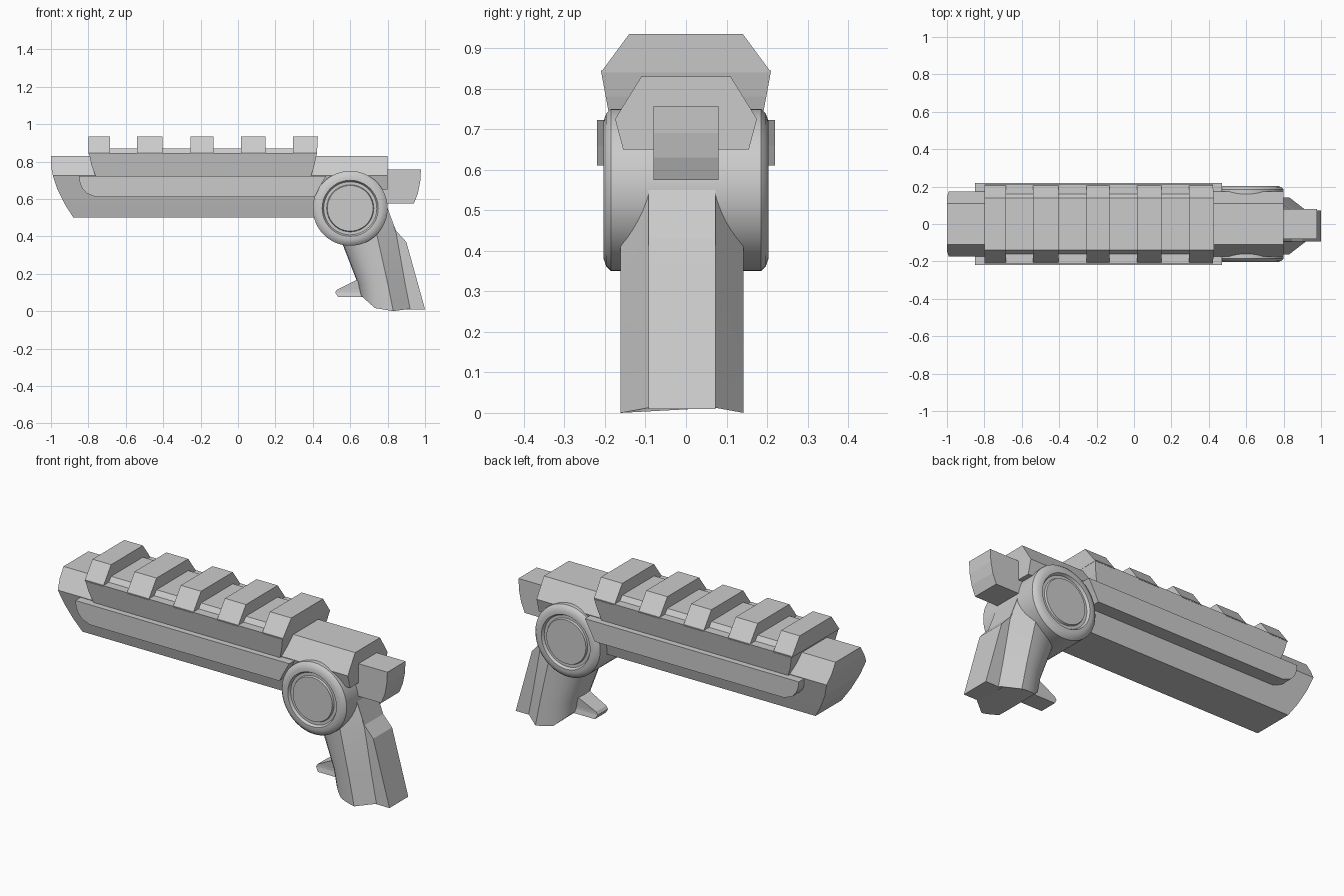
import bpy
from math import sin, cos, pi

if "Cube" in bpy.data.objects:
    bpy.data.objects.remove(bpy.data.objects["Cube"])


def make(name, verts, faces, smooth=None):
    mesh = bpy.data.meshes.new(name)
    mesh.from_pydata(verts, [], faces)
    mesh.update()
    ob = bpy.data.objects.new(name, mesh)
    bpy.context.collection.objects.link(ob)
    bpy.ops.object.select_all(action='DESELECT')
    ob.select_set(True)
    bpy.context.view_layer.objects.active = ob
    bpy.ops.object.mode_set(mode='EDIT')
    bpy.ops.mesh.select_all(action='SELECT')
    bpy.ops.mesh.normals_make_consistent(inside=False)
    bpy.ops.object.mode_set(mode='OBJECT')
    if smooth:
        bpy.ops.object.shade_smooth_by_angle(angle=smooth)
    return ob


def loft(name, rings, smooth=None):
    """Skin equal-length rings and cap both ends."""
    n = len(rings[0])
    verts = [p for r in rings for p in r]
    faces = [(k * n + i, k * n + (i + 1) % n, (k + 1) * n + (i + 1) % n, (k + 1) * n + i)
             for k in range(len(rings) - 1) for i in range(n)]
    last = (len(rings) - 1) * n
    faces += [tuple(range(n))[::-1], tuple(range(last, last + n))]
    return make(name, verts, faces, smooth)


def layered(name, levels, cy=0.0):
    """Stack of rectangles: (z, x0, x1, half width in y)."""
    return loft(name, [[(a, cy - w, z), (b, cy - w, z), (b, cy + w, z), (a, cy + w, z)]
                       for z, a, b, w in levels])


# Main body with rounded nose and faceted section
layered("main_body", [
    (.50, -.88, .55, .115), (.57, -.925, .55, .134), (.65, -.965, .55, .155),
    (.65, -.965, .80, .155), (.725, -.99, .80, .175), (.775, -1, .80, .144),
    (.83, -1, .80, .11)])

# Top rail: base, slot floor and five teeth
layered("rail_base", [
    (.71, -.757, .387, .185), (.78, -.783, .408, .198), (.845, -.797, .422, .21)])
layered("rail_slot_floor", [(.84, -.79, .42, .165), (.87, -.79, .42, .14)])
for i, (a, b) in enumerate([(-.80, -.685), (-.54, -.405), (-.255, -.13),
                            (.017, .147), (.295, .427)]):
    layered(f"rail_tooth_{i + 1}", [(.84, a, b - (.005 if i == 4 else 0), .21),
                                    (.935, a, b, .14)])

# Side flanges
layered("side_flange", [
    (.61, -.76, .41, .22), (.63, -.81, .42, .22), (.66, -.835, .435, .22),
    (.69, -.846, .452, .22), (.722, -.85, .47, .22)])

# Small block behind the body
layered("rear_block", [
    (.575, .70, .94, .08), (.63, .70, .962, .08), (.69, .70, .974, .08),
    (.757, .70, .978, .08)])

# Pivot drum, turned about the y axis, with ring groove on both ends
half = [(.122, .2), (.126, .19), (.142, .19), (.15, .204), (.168, .204),
        (.188, .197), (.2, .185)]
profile = half + [(r, -y) for r, y in reversed(half)]
N = 48
loft("pivot_drum", [[(.6 + r * cos(2 * pi * i / N), y, .55 + r * sin(2 * pi * i / N))
                     for i in range(N)] for r, y in profile], smooth=.5)

# Grip: chamfered rear, rounded front, bottom cut up toward the front
CY = -.01


def grip_ring(z, rear, edge, front, bottom=False):
    side = [(rear, .083)]
    for k in range(9):
        t = k / 8 * pi / 2
        side.append((edge - (edge - front) * sin(t), .15 * max(cos(t), 0) ** .75 + .002))
    pts = side + [(x, -y) for x, y in reversed(side)]
    ring = []
    for x, y in pts:
        zz = z
        if bottom:
            zz = max(0, (.73 - x) * .9 + .018, (.83 - x) * .17, (x - .83) * .14)
        ring.append((x, CY + y, zz))
    return ring


loft("grip", [grip_ring(0, .92, .83, .655, True), grip_ring(.15, .893, .80, .64),
              grip_ring(.42, .845, .74, .535), grip_ring(.56, .79, .68, .49)], smooth=.5)

# Rear spine of the grip
layered("grip_spine", [(.01, .90, 1.0, .083), (.37, .83, .90, .083),
                       (.43, .80, .845, .083), (.55, .74, .80, .083)], CY)

# Finger hook at the front of the grip
layered("finger_hook", [(.075, .535, .72, .05), (.1, .52, .72, .045),
                        (.115, .53, .70, .045), (.17, .64, .70, .05)], CY)
